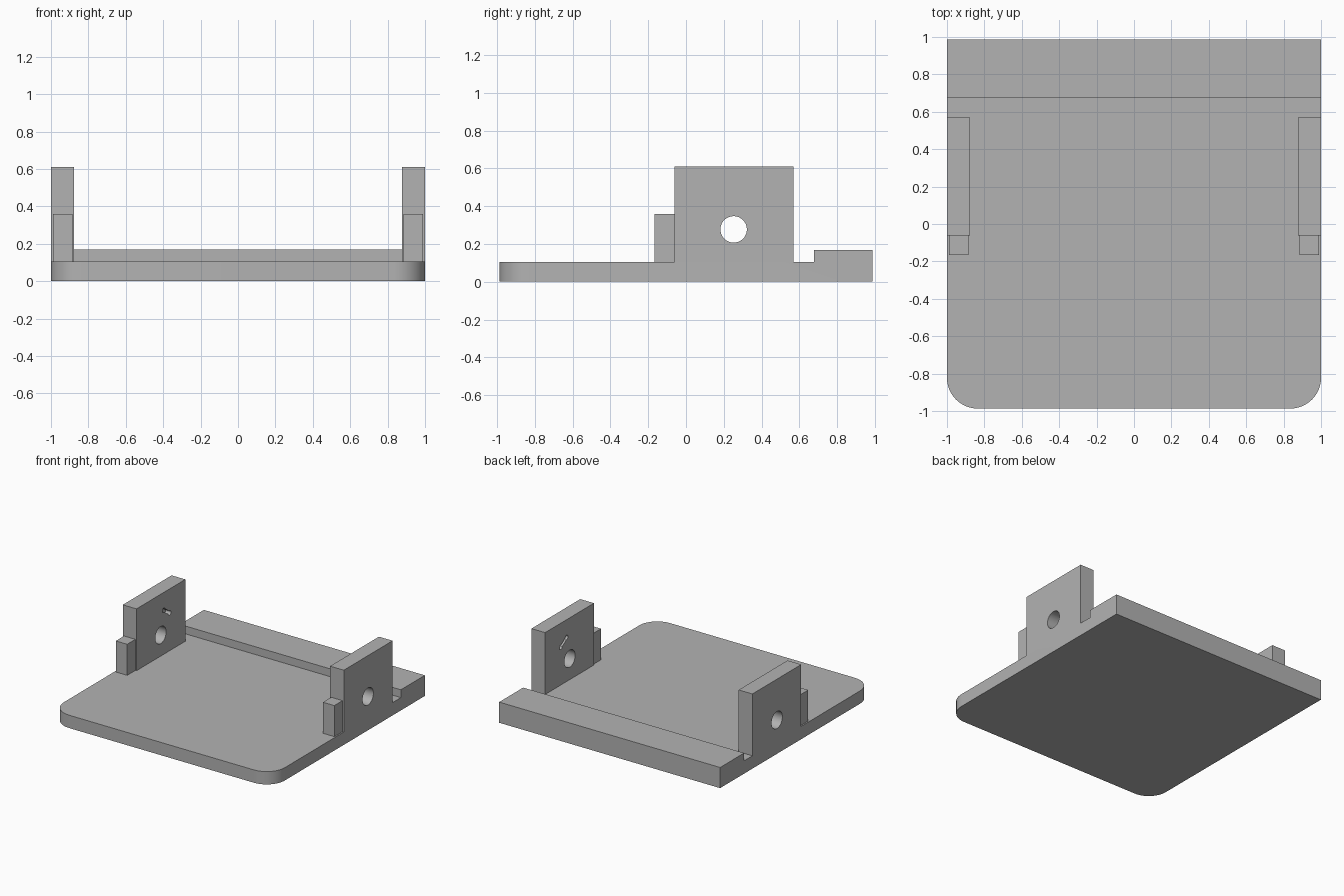
import bpy, bmesh, math
from mathutils import Matrix, Vector

cube = bpy.data.objects.get("Cube")
if cube:
    bpy.data.objects.remove(cube, do_unlink=True)

grey = bpy.data.materials.new("plain grey")
grey.use_nodes = True
colour = (0.45, 0.45, 0.45, 1)
grey.diffuse_color = colour
grey.node_tree.nodes["Principled BSDF"].inputs["Base Color"].default_value = colour

PLATE_TOP = 0.105


def add_object(name, bm):
    bmesh.ops.recalc_face_normals(bm, faces=bm.faces)
    mesh = bpy.data.meshes.new(name)
    bm.to_mesh(mesh)
    bm.free()
    mesh.materials.append(grey)
    obj = bpy.data.objects.new(name, mesh)
    bpy.context.collection.objects.link(obj)
    return obj


def extrude_profile(profile, x0, x1):
    """Extrude a (y, z) outline along x."""
    bm = bmesh.new()
    face = bm.faces.new([bm.verts.new((x0, y, z)) for y, z in profile])
    moved = bmesh.ops.extrude_face_region(bm, geom=[face])["geom"]
    verts = [v for v in moved if isinstance(v, bmesh.types.BMVert)]
    bmesh.ops.translate(bm, verts=verts, vec=(x1 - x0, 0, 0))
    return bm


def block(x0, x1, y0, y1, z0, z1):
    return extrude_profile([(y0, z0), (y1, z0), (y1, z1), (y0, z1)], x0, x1)


def cylinder_x(name, centre, radius, length, segments):
    """Round cutter lying along x."""
    bm = bmesh.new()
    place = Matrix.Translation(centre) @ Matrix.Rotation(math.pi / 2, 4, 'Y')
    bmesh.ops.create_cone(bm, cap_ends=True, segments=segments, radius1=radius,
                          radius2=radius, depth=length, matrix=place)
    return add_object(name, bm)


def cut(obj, cutter):
    mod = obj.modifiers.new(cutter.name, 'BOOLEAN')
    mod.operation = 'DIFFERENCE'
    mod.solver = 'EXACT'
    mod.object = cutter
    bpy.context.view_layer.objects.active = obj
    bpy.ops.object.modifier_apply(modifier=mod.name)
    bpy.data.objects.remove(cutter, do_unlink=True)


def smooth(obj):
    bpy.ops.object.select_all(action='DESELECT')
    obj.select_set(True)
    bpy.context.view_layer.objects.active = obj
    bpy.ops.object.shade_smooth_by_angle(angle=math.radians(30))


# Base plate with raised back ledge and two rounded front corners
half = 0.987
bm = extrude_profile([(-half, 0), (half, 0), (half, 0.169), (0.677, 0.169),
                      (0.677, PLATE_TOP), (-half, PLATE_TOP)], -1, 1)
corners = [e for e in bm.edges
           if all(v.co.y < -0.9 for v in e.verts)
           and abs(e.verts[0].co.z - e.verts[1].co.z) > 0.05]
bmesh.ops.bevel(bm, geom=corners, offset=0.165, segments=12, profile=0.5,
                affect='EDGES')
smooth(add_object("base_plate", bm))

# Side brackets with a through hole and a shallow slanted slot on the inside
for side, label in ((1, "left"), (-1, "right")):
    bracket = add_object(label + "_bracket", block(
        side * 0.876, side, -0.061, 0.57, PLATE_TOP, 0.611))
    cut(bracket, cylinder_x("pivot_cutter", (side * 0.94, 0.252, 0.277),
                            0.07, 0.4, 40))

    # Slot: two round ends joined by a narrower groove
    ends = [Vector((side * 0.876, 0.367, 0.415)), Vector((side * 0.876, 0.293, 0.465))]
    for end in ends:
        cut(bracket, cylinder_x("slot_end_cutter", end, 0.019, 0.1, 16))
    span = ends[1] - ends[0]
    groove = block(-0.048, 0.048, -span.length / 2, span.length / 2, -0.012, 0.012)
    tilt = Matrix.Rotation(math.atan2(span.z, span.y), 4, 'X')
    bmesh.ops.transform(groove, verts=groove.verts,
                        matrix=Matrix.Translation((ends[0] + ends[1]) / 2) @ tilt)
    cut(bracket, add_object("groove_cutter", groove))
    smooth(bracket)

    # Small stop block in front of the bracket
    add_object(label + "_stop_block", block(
        side * 0.886, side * 0.989, -0.167, -0.061, PLATE_TOP, 0.359))
